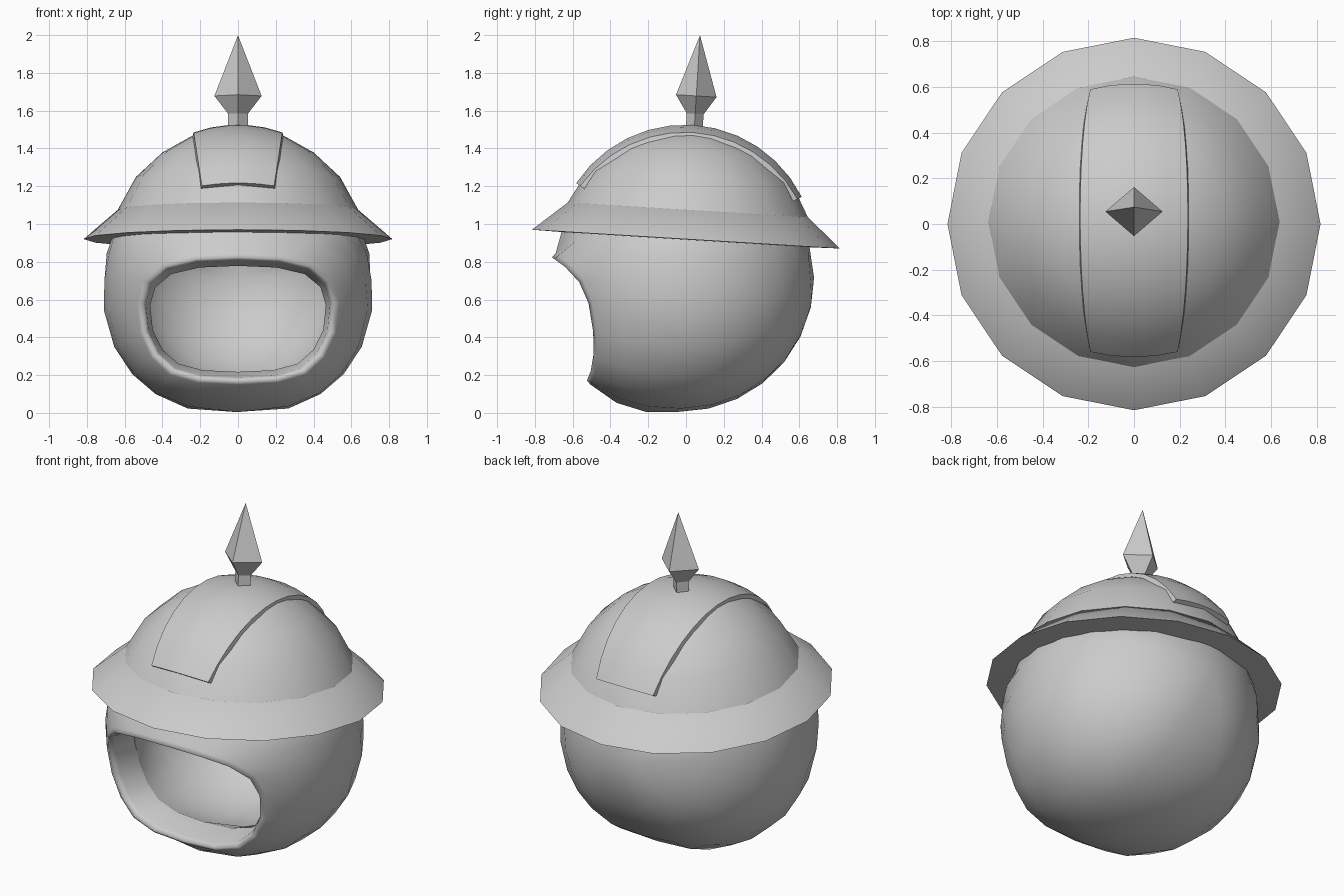
import bpy, bmesh, math
from mathutils import Vector, Matrix

cube = bpy.data.objects.get("Cube")
if cube:
    bpy.data.objects.remove(cube, do_unlink=True)

steel = bpy.data.materials.new("grey_steel")
steel.use_nodes = True
GREY = (0.6, 0.6, 0.6, 1)
steel.diffuse_color = GREY
steel.node_tree.nodes["Principled BSDF"].inputs["Base Color"].default_value = GREY

# The hat parts lean back slightly around the centre of the brim
TILT = Matrix.Translation((0, 0, 0.92)) @ Matrix.Rotation(math.radians(-3.5), 4, "X")


def finish(name, bm, matrix=Matrix(), smooth=True, sharp_angle=35):
    bmesh.ops.recalc_face_normals(bm, faces=bm.faces)
    for f in bm.faces:
        f.smooth = smooth
    for e in bm.edges:
        if len(e.link_faces) == 2 and e.calc_face_angle() > math.radians(sharp_angle):
            e.smooth = False
    mesh = bpy.data.meshes.new(name)
    bm.to_mesh(mesh)
    bm.free()
    mesh.transform(matrix)
    mesh.materials.append(steel)
    obj = bpy.data.objects.new(name, mesh)
    bpy.context.collection.objects.link(obj)
    return obj


def loft(bm, rings):
    """Skin a list of closed point rings; a one-point ring makes a pole."""
    rows = [[bm.verts.new(p) for p in ring] for ring in rings]
    for a, b in zip(rows, rows[1:]):
        n = max(len(a), len(b))
        for i in range(n):
            quad = [a[i % len(a)], a[(i + 1) % n % len(a)],
                    b[(i + 1) % n % len(b)], b[i % len(b)]]
            bm.faces.new(list(dict.fromkeys(quad)))
    return rows


def lathe(profile, sides, sy=1.0):
    rings = []
    for r, h in profile:
        angles = [2 * math.pi * i / sides for i in range(sides)] if r else [0]
        rings.append([(r * math.cos(a), sy * r * math.sin(a), h) for a in angles])
    bm = bmesh.new()
    loft(bm, rings)
    return bm


# Round helmet shell, lofted from the face opening to the back
CENTRE = Vector((0, -0.03, 0.715))
half = [(0, .82), (.22, .81), (.38, .77), (.47, .69), (.5, .58),
        (.485, .43), (.43, .31), (.34, .225), (.2, .185), (0, .175)]
outline = half + [(-x, z) for x, z in half[-2:0:-1]]

# Side profile of the opening's rim: height, depth
rim_profile = [(.175, -.525), (.22, -.505), (.3, -.49), (.42, -.49), (.5, -.5),
               (.6, -.52), (.7, -.57), (.78, -.65), (.82, -.71)]


def rim_y(z):
    for (z0, y0), (z1, y1) in zip(rim_profile, rim_profile[1:]):
        if z <= z1:
            return y0 + (y1 - y0) * (z - z0) / (z1 - z0)
    return rim_profile[-1][1]


def rim(kx, kz, depth):
    """The opening's outline, scaled about its middle and pushed back."""
    return [Vector((x * kx, rim_y(z) + depth, 0.5 + (z - 0.5) * kz)) for x, z in outline]


def outer_radius(d):
    """Sphere with a fuller jaw at the lower front and sides."""
    return 0.708 + 0.1 * max(0, -d.z) * math.hypot(d.x, min(d.y, 0))


def inner_radius(d):
    return 0.58


def sweep(start, radius, steps):
    """Rings running around the sphere from the opening to the back pole."""
    back = Vector((0, 1, 0))
    rings = []
    for s in range(1, steps):
        t = s / steps
        ring = []
        for p in start:
            offset = p - CENTRE
            d = offset.normalized().slerp(back, t)
            r = offset.length + (radius(d) - offset.length) * min(1, t * 4)
            ring.append(CENTRE + d * r)
        rings.append(ring)
    return rings + [[CENTRE + back * radius(back)]]


lip = rim(1.07, 1.08, 0.02)
crest = rim(1.015, 1.01, 0)
wall = rim(0.975, 0.96, 0.035)
inner = rim(0.93, 0.87, 0.19)
bm = bmesh.new()
rows = loft(bm, sweep(inner, inner_radius, 8)[::-1] + [inner, wall, crest, lip]
            + sweep(lip, outer_radius, 10))
inner_edge = set(rows[8])
bm.edges.index_update()
edge_ids = [e.index for e in bm.edges if set(e.verts) <= inner_edge]
shell = finish("helmet_shell", bm, sharp_angle=180)
for i in edge_ids:
    shell.data.edges[i].use_edge_sharp = True

# Sloping brim and dome
finish("brim", lathe([(.6, -.004), (.817, 0), (.637, .155), (.6, .16)], 16), TILT)
finish("dome", lathe([(.62, .13), (.637, .155), (.54, .33), (.40, .46),
                      (.23, .555), (0, .598)], 16), TILT)

# Raised band running front to back over the dome
STEPS, T_MAX = 12, math.radians(60)
rings = []
for s in range(STEPS + 1):
    k = 2 * s / STEPS - 1
    w = 0.236 - 0.045 * k * k
    section = [(w * u, 0.692) for u in (-1, -.6, -.2, .2, .6, 1)]
    section += [(w + 0.006, 0.664), (-w - 0.006, 0.664)]
    ring = []
    for x, radius in section:
        r = math.sqrt(radius ** 2 - x * x)
        ring.append((x, r * math.sin(k * T_MAX), r * math.cos(k * T_MAX) - 0.085))
    rings.append(ring)
bm = bmesh.new()
rows = loft(bm, rings)
for end in (rows[0], rows[-1]):
    bm.faces.new(end)
finish("top_band", bm, TILT)

# Four-sided spike on a short neck
finish("spike", lathe([(0, .54), (.052, .54), (.052, .665), (.125, .76), (0, 1.082)], 4, 0.86),
       TILT @ Matrix.Translation((0, 0.008, 0)), smooth=False)
